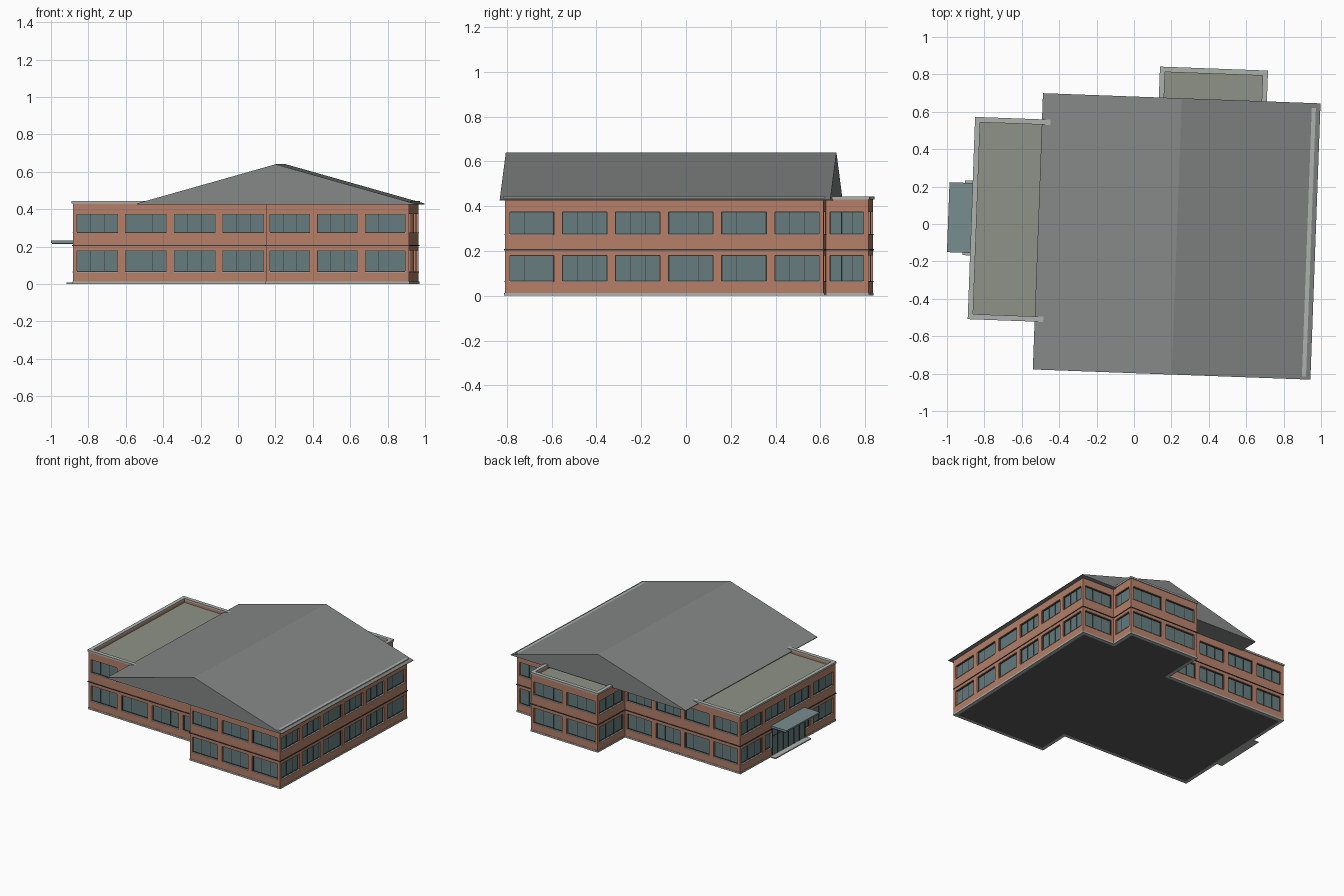
import bpy, bmesh, math
from mathutils import Vector, Matrix

if "Cube" in bpy.data.objects:
    bpy.data.objects.remove(bpy.data.objects["Cube"])

ROT = Matrix.Rotation(math.radians(-2.1), 4, 'Z')   # whole building sits slightly turned
BRICK = ("brick", (0.47, 0.215, 0.14, 1))
GLASS = ("glass", (0.13, 0.20, 0.205, 1))
FRAME = ("frame", (0.035, 0.045, 0.045, 1))
ROOF = ("roof_metal", (0.23, 0.245, 0.24, 1))
DECK = ("roof_deck", (0.27, 0.29, 0.24, 1))
TRIM = ("trim", (0.42, 0.45, 0.42, 1))
DARK = ("underside", (0.10, 0.10, 0.10, 1))
CANOPY = ("canopy_blue", (0.19, 0.27, 0.28, 1))
parts = {}


def part(name, mat):
    return parts.setdefault(name, (bmesh.new(), mat))[0]


def prism(bm, bottom, top):
    """Closed solid between two matching loops of points."""
    a = [bm.verts.new(p) for p in bottom]
    b = [bm.verts.new(p) for p in top]
    n = len(a)
    bm.faces.new(a[::-1])
    bm.faces.new(b)
    for i in range(n):
        j = (i + 1) % n
        bm.faces.new((a[i], a[j], b[j], b[i]))


# Footprint, counter-clockwise
FOOT = [Vector(p) for p in [(-.864, -.535), (.178, -.535), (.178, -.775), (.943, -.775), (.943, .65),
                            (.68, .65), (.68, .84), (.114, .84), (.114, .535), (-.864, .535)]]
N = len(FOOT)


def edge(i):
    p, q = FOOT[i], FOOT[(i + 1) % N]
    d = (q - p).normalized()
    return p, d, Vector((d.y, -d.x)), (q - p).length


def outline(off, z):
    """Footprint moved outward by off (square corners)."""
    return [(*(FOOT[i] + off * (edge(i)[2] + edge(i - 1)[2])), z) for i in range(N)]


def slab(name, mat, off, z0, z1):
    prism(part(name, mat), outline(off, z0), outline(off, z1))


def ring(name, mat, out, inn, z0, z1):
    """Hollow band following the footprint."""
    bm = part(name, mat)
    loops = [[bm.verts.new(p) for p in outline(o, z)]
             for o, z in ((out, z0), (out, z1), (inn, z1), (inn, z0))]
    for k in range(4):
        a, b = loops[k], loops[(k + 1) % 4]
        for i in range(N):
            j = (i + 1) % N
            bm.faces.new((a[i], a[j], b[j], b[i]))


def wall_box(name, mat, e, s0, s1, o0, o1, z0, z1):
    """Box placed along a wall: s along it, o outward from it."""
    p, d, n, _ = e
    pts = [p + d * s + n * o for s, o in ((s0, o1), (s1, o1), (s1, o0), (s0, o0))]
    prism(part(name, mat), [(*v, z0) for v in pts], [(*v, z1) for v in pts])


# Brick bands, plinth, string course, coping, flat roof and floor
FLOORS = ((.065, .18), (.275, .375))
for z0, z1 in ((.012, .065), (.18, .275), (.375, .43)):
    ring("brick_bands", BRICK, 0, -.022, z0, z1)
ring("plinth", TRIM, .003, -.022, 0, .012)
ring("string_course", FRAME, .004, -.01, .202, .208)
ring("parapet_coping", TRIM, .006, -.022, .43, .443)
slab("flat_roof", DECK, -.02, .40, .412)
slab("ground_slab", DARK, -.001, .001, .01)

# Piers and windows on every wall
for i in range(N):
    e = edge(i)
    length = e[3]
    n = max(1, round(length / .25))
    bay = length / n
    half = .019
    for z0, z1 in FLOORS:
        for k in range(n + 1):
            s = k * bay
            wall_box("brick_piers", BRICK, e, max(0, s - half), min(length, s + half), -.022, 0, z0, z1)
        for k in range(n):
            a, b = k * bay + half, (k + 1) * bay - half
            wall_box("window_glass", GLASS, e, a, b, -.018, -.013, z0, z1)
            wall_box("window_sills", TRIM, e, a, b, -.013, .003, z0 - .003, z0 + .001)
            f = .003
            for s0, s1 in ((a, a + f), (b - f, b)):
                wall_box("window_frames", FRAME, e, s0, s1, -.014, -.008, z0, z1)
            for h in (z0 + .001, z1 - f):
                wall_box("window_frames", FRAME, e, a, b, -.014, -.008, h, h + f)
            for t in (1 / 3, 2 / 3):
                s = a + (b - a) * t
                wall_box("window_frames", FRAME, e, s - .001, s + .001, -.014, -.011, z0, z1)

# Entrance on the left wall: glazed front, canopy with ribs, step
e = edge(N - 1)
c = e[3] / 2
wall_box("entrance_glass", GLASS, e, c - .185, c + .185, -.01, .005, .01, .215)
for k in range(7):
    s = c - .183 + k * .061
    wall_box("entrance_mullions", FRAME, e, s - .002, s + .002, 0, .009, .01, .215)
    wall_box("canopy_ribs", FRAME, e, s - .002, s + .002, 0, .125, .213, .219)
wall_box("entrance_mullions", FRAME, e, c - .185, c + .185, 0, .008, .15, .154)
wall_box("entrance_canopy", CANOPY, e, c - .187, c + .187, 0, .13, .219, .231)
wall_box("entrance_step", TRIM, e, c - .2, c + .2, 0, .047, 0, .008)

# Main gable roof with overhanging ends
profile = [(-.512, .426), (.973, .426), (.973, .43), (.231, .64), (-.512, .43)]
prism(part("gable_roof", ROOF), [(x, -.797, z) for x, z in profile], [(x, .681, z) for x, z in profile])

# Turn every part into an object
mats = {}
for name, (bm, (mname, col)) in parts.items():
    bmesh.ops.recalc_face_normals(bm, faces=bm.faces)
    bm.transform(ROT)
    me = bpy.data.meshes.new(name)
    bm.to_mesh(me)
    bm.free()
    if mname not in mats:
        mats[mname] = bpy.data.materials.new(mname)
        mats[mname].diffuse_color = col
    me.materials.append(mats[mname])
    bpy.context.collection.objects.link(bpy.data.objects.new(name, me))

for m in bpy.data.materials:
    if m.users and not m.is_grease_pencil:
        m.use_nodes = True
        m.node_tree.nodes["Principled BSDF"].inputs["Base Color"].default_value = m.diffuse_color
